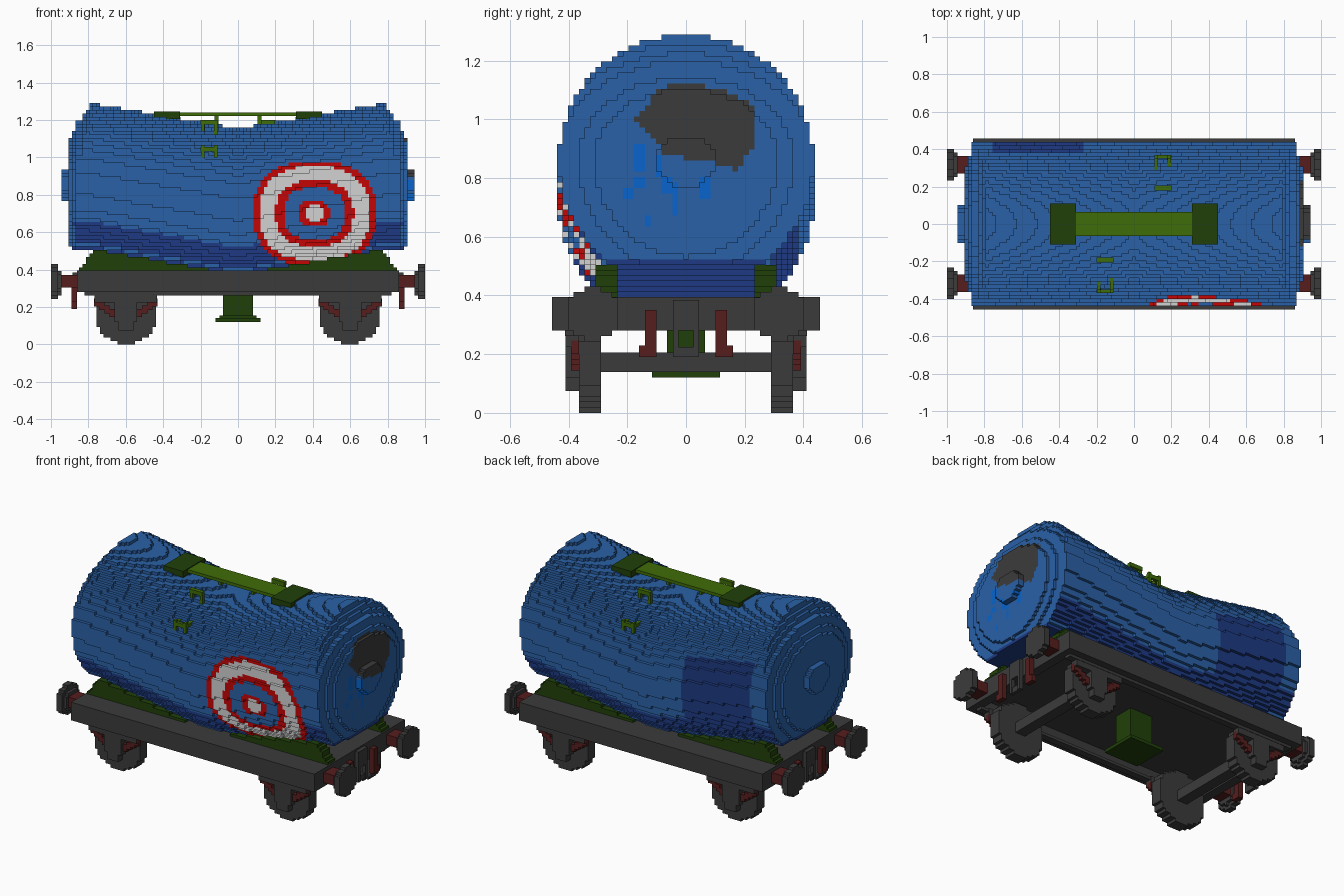
import bpy, math
from itertools import product

U = 2 / 107  # edge of one block

cube = bpy.data.objects.get("Cube")
if cube:
    bpy.data.objects.remove(cube)


def material(name, *rgb):
    def linear(c):
        c /= 255
        return c / 12.92 if c <= 0.04045 else ((c + 0.055) / 1.055) ** 2.4
    m = bpy.data.materials.new(name)
    m.use_nodes = True
    col = (*[linear(c) for c in rgb], 1)
    m.diffuse_color = col
    m.node_tree.nodes["Principled BSDF"].inputs["Base Color"].default_value = col
    return m


BLUE = material("tank blue", 42, 97, 167)
NAVY = material("navy", 30, 58, 131)
SKY = material("bright blue", 8, 100, 204)
GRAY = material("dark gray", 59, 59, 59)
RED = material("signal red", 196, 6, 6)
WHITE = material("off white", 210, 210, 210)
MAROON = material("maroon", 86, 29, 29)
GREEN = material("dark green", 32, 64, 9)
LIME = material("leaf green", 62, 108, 8)


def make(name, verts, faces, mats, picks=None):
    me = bpy.data.meshes.new(name)
    me.from_pydata(verts, [], faces)
    for m in mats:
        me.materials.append(m)
    if picks:
        me.polygons.foreach_set("material_index", picks)
    me.update()
    ob = bpy.data.objects.new(name, me)
    bpy.context.collection.objects.link(ob)
    return ob


# Corner offsets of a block's face, counter-clockwise seen from outside
def face_corners(axis, sign):
    a, b = (axis + 1) % 3, (axis + 2) % 3
    ring = [(-1, -1), (1, -1), (1, 1), (-1, 1)][::sign]
    out = []
    for p, q in ring:
        c = [0, 0, 0]
        c[axis], c[a], c[b] = sign, p, q
        out.append(tuple(c))
    return out


SIDES = [(axis, s, face_corners(axis, s)) for axis in range(3) for s in (-1, 1)]


def blocks(name, x, y, z, inside, paint):
    """Fill the given ranges with blocks where inside(); paint() picks each face's colour."""
    spans = [range(round(x[0] / U), round(x[1] / U) + 1),
             range(round(y[0] / U), round(y[1] / U) + 1),
             range(int(z[0] / U), int(z[1] / U) + 1)]
    cells = {c for c in product(*spans) if inside(c[0] * U, c[1] * U, (c[2] + .5) * U)}
    index, verts, faces, mats, picks = {}, [], [], [], []
    for c in sorted(cells):
        for axis, s, corners in SIDES:
            n = list(c)
            n[axis] += s
            if tuple(n) in cells:
                continue
            mat = paint(c[0] * U, c[1] * U, (c[2] + .5) * U, axis)
            if mat not in mats:
                mats.append(mat)
            face = []
            for o in corners:
                key = tuple(2 * c[i] + o[i] for i in range(3))
                if key not in index:
                    index[key] = len(verts)
                    verts.append((key[0] * U / 2, key[1] * U / 2, (key[2] + 1) * U / 2))
                face.append(index[key])
            faces.append(face)
            picks.append(mats.index(mat))
    return make(name, verts, faces, mats, picks)


def box(name, mat, x, y, z):
    x, y, z = sorted(x), sorted(y), sorted(z)
    verts = list(product(x, y, z))
    faces = [(0, 1, 3, 2), (4, 6, 7, 5), (0, 4, 5, 1), (2, 3, 7, 6), (0, 2, 6, 4), (1, 5, 7, 3)]
    return make(name, verts, faces, [mat])


# Sagging tank with domed ends and a flat belly
def centre(x):
    return .858 - .14 * max(0, 1 - abs(x) / .8)


DOME = [(.075, .935), (.19, .915), (.235, .9), (.275, .88), (.33, .86), (.36, .84), (.39, .82)]


def in_tank(x, y, z):
    h = z - centre(x)
    if math.hypot(y, h) > .434 or h < -.35:
        return False
    rise = max(z - .868, (.868 - z) * .7)
    r_end = math.hypot(y * .75, rise)
    return abs(x) < next((d for lim, d in DOME if r_end < lim), .8)


PATCH = [(-.18, 1.0), (-.1, 1.09), (-.04, 1.13), (.13, 1.1), (.23, 1.05),
         (.23, .9), (.17, .83), (.1, .85), (-.07, .88), (-.13, .95)]
DRIPS = [(-.155, .87, .045), (-.2, .74, .02), (-.165, .78, .02), (-.095, .84, .035),
         (-.07, .78, .03), (-.035, .73, .05), (.06, .765, .03), (-.13, .65, .02)]


def in_patch(y, z):
    hit = False
    for (ya, za), (yb, zb) in zip(PATCH, PATCH[1:] + PATCH[:1]):
        if (za > z) != (zb > z) and y < ya + (yb - ya) * (z - za) / (zb - za):
            hit = not hit
    return hit


def tank_paint(x, y, z, axis):
    if x > .75:  # painted end
        if in_patch(y, z):
            return GRAY
        if x > .84 and any(abs(y - a) < .016 and abs(z - b) < c for a, b, c in DRIPS):
            return SKY
    if y < -.25:  # ring target on the front side
        d = (abs((x - .41) / .33) ** 2.4 + abs((z - .7) / .28) ** 2.4) ** (1 / 2.4)
        for limit, mat in ((.155, WHITE), (.25, RED), (.5, BLUE), (.63, RED), (.9, WHITE), (1.0, RED)):
            if d < limit:
                return mat
    h = z - centre(x)
    if y > .3 and -.76 < x < -.28 and h < .2:  # repair patch on the back side
        return NAVY
    on_side = abs(y) > .29 and (axis != 0 or abs(x) < .8)
    if h < -.33 or (h < -.2 and on_side):
        return NAVY
    return BLUE


blocks("tank", (-.94, .94), (-.44, .44), (.4, 1.3), in_tank, tank_paint)

# Walkway on top
box("walkway", LIME, (-.31, .31), (-.065, .065), (1.22, 1.24))
for s in (-1, 1):
    box("walkway_end", GREEN, (s * .31, s * .45), (-.11, .11), (1.205, 1.245))
    box("walkway_post", LIME, (s * .105, s * .125), (-.02, .02), (1.13, 1.22))
    # Grab rails, turned half round for the far side
    for a in (.11, .18):
        box("rail_leg", LIME, (s * a, s * (a + U)), (s * .18, s * .2), (1.1, 1.2))
        box("step_leg", LIME, (s * a, s * (a + U)), (s * .28, s * .37), (1.03, 1.05))
        box("step_foot", LIME, (s * a, s * (a + U)), (s * .35, s * .37), (1.0, 1.065))
    box("rail_bar", LIME, (s * .11, s * .2), (s * .18, s * .205), (1.175, 1.2))
    box("step_bar", LIME, (s * .11, s * .2), (s * .35, s * .37), (1.03, 1.055))


# Cradles under the tank
def in_cradle(x, y, z):
    return .23 < abs(y) < .305 and z < min(centre(x) - .345, .41 + (.84 - abs(x)) * 1.5)


blocks("cradle", (-.84, .84), (-.31, .31), (.393, .52), in_cradle, lambda x, y, z, a: GREEN)

# Underframe
box("deck", GRAY, (-.86, .86), (-.457, .457), (.35, .395))
for s in (-1, 1):
    box("side_beam", GRAY, (-.86, .86), (s * .4, s * .457), (.28, .35))
    box("sole_bar", GRAY, (-.82, .82), (s * .37, s * .412), (.262, .28))
    box("end_beam", GRAY, (s * .8, s * .86), (-.4, .4), (.28, .35))
    box("axle", GRAY, (s * .565, s * .635), (-.31, .31), (.14, .205))
    # Coupling
    box("coupling_hook", GRAY, (s * .86, s * .885), (-.045, .045), (.28, .385))
    for t in (-1, 1):
        box("coupling_link", GRAY, (s * .86, s * .885), (t * .025, t * .045), (.19, .28))
        box("brake_hose", MAROON, (s * .86, s * .89), (t * .1, t * .14), (.19, .35))
        box("brake_hose_foot", MAROON, (s * .86, s * .89), (t * .14, t * .16), (.19, .23))
    box("coupling_pin", GRAY, (s * .86, s * .88), (-.03, .03), (.19, .225))

    for t in (-1, 1):
        # Wheels
        cx, cy = s * .6, t * .335
        blocks("wheel", (cx - .18, cx + .18), (cy - .028, cy + .028), (0, .34),
               lambda x, y, z: math.hypot(x - round(cx / U) * U, z - .168) < .168,
               lambda x, y, z, a: GRAY)
        # Axle box and leaf spring
        y0, y1 = t * .365, t * .392
        box("axle_mount", GRAY, (cx - .168, cx + .168), (y0, t * .41), (.225, .285))
        box("axle_box", GRAY, (cx - .06, cx + .06), (y0, t * .41), (.12, .225))
        box("axle_box_cap", GRAY, (cx - .04, cx + .04), (y0, t * .41), (.075, .12))
        for d in (-1, 1):
            for i in range(4):
                a = .06 + i * .027
                box("leaf_spring", MAROON, (cx + d * a, cx + d * (a + .028)),
                    (y0, y1), (.145 + i * U, .19 + i * U))
        # Buffers
        by = t * .317
        box("buffer_rod", MAROON, (s * .86, s * .955), (by - .047, by + .047), (.305, .37))
        blocks("buffer_head", (s * .972 - .017, s * .972 + .017), (by - .09, by + .09), (.25, .42),
               lambda x, y, z: math.hypot(y - round(by / U) * U, z - .336)
               < (.09 if abs(x) > .965 else .065),
               lambda x, y, z, a: GRAY)

# Drain under the middle
box("drain_pipe", GREEN, (-.08, .08), (-.065, .065), (.15, .35))
box("drain_flange", GREEN, (-.12, .12), (-.115, .115), (.12, .14))
box("drain_collar", GREEN, (-.1, .1), (-.09, .09), (.14, .155))
